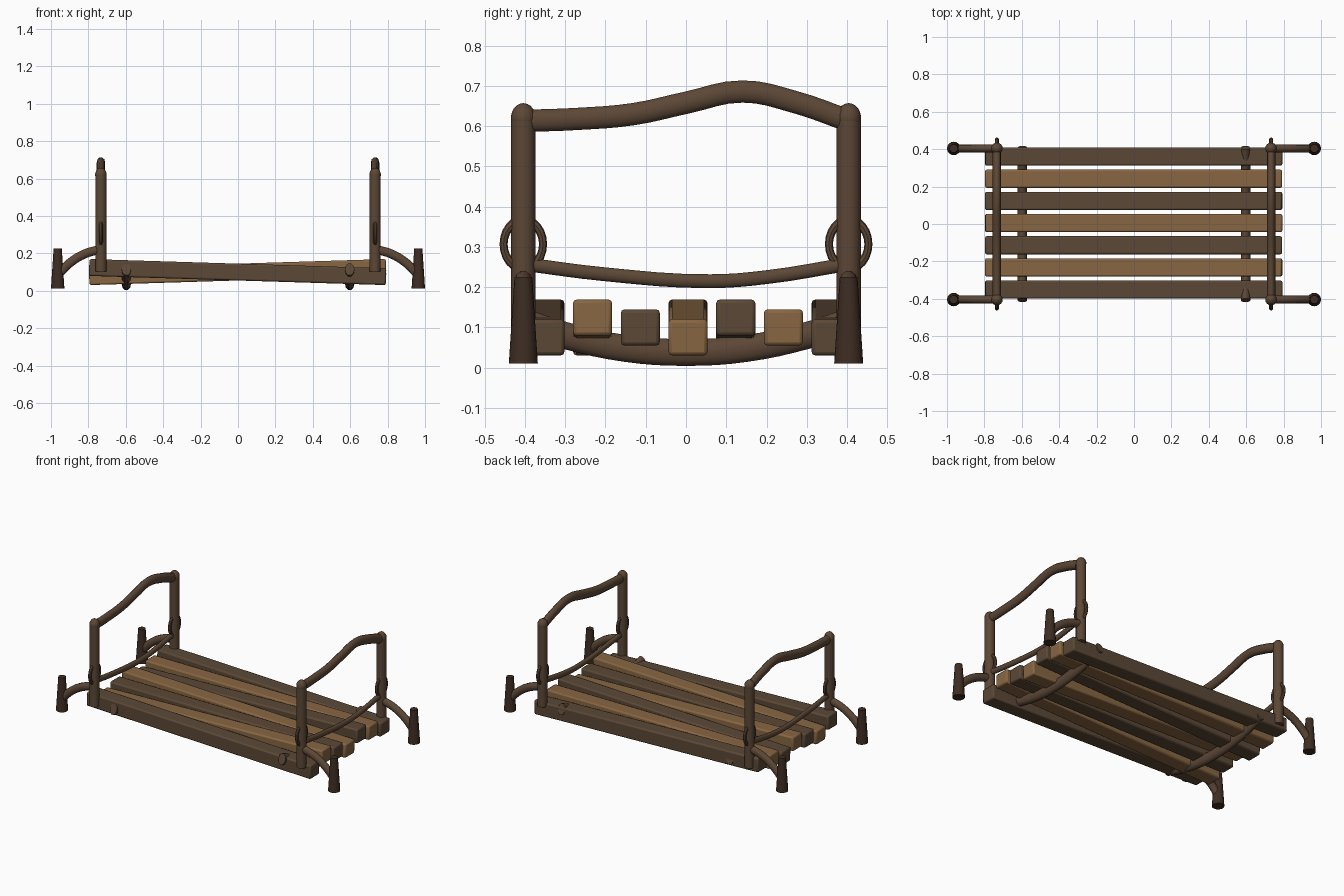
import bpy, math

if "Cube" in bpy.data.objects:
    bpy.data.objects.remove(bpy.data.objects["Cube"])


def material(name, r, g, b):
    m = bpy.data.materials.new(name)
    lin = [((c / 255 + 0.055) / 1.055) ** 2.4 for c in (r, g, b)]
    m.diffuse_color = (*lin, 1)
    m.use_nodes = True
    m.node_tree.nodes["Principled BSDF"].inputs["Base Color"].default_value = m.diffuse_color
    return m


FRAME = material("brown frame wood", 92, 71, 54)
DARK = material("dark slat wood", 91, 72, 54)
TAN = material("tan slat wood", 136, 102, 66)
FOOT = material("dark foot wood", 62, 45, 34)


def finish(name, mat):
    o = bpy.context.object
    o.name = name
    o.data.materials.clear()
    o.data.materials.append(mat)
    bpy.ops.object.shade_smooth_by_angle(angle=math.radians(40))
    return o


def tube(name, points, radius, loc, scale):
    """Round bar swept along a smooth path, then squashed by scale."""
    c = bpy.data.curves.new(name, 'CURVE')
    c.dimensions = '3D'
    c.bevel_depth = radius
    c.bevel_resolution = 3
    c.resolution_u = 4
    c.use_fill_caps = True
    s = c.splines.new('BEZIER')
    s.bezier_points.add(len(points) - 1)
    for bp, p in zip(s.bezier_points, points):
        bp.co = p
        bp.handle_left_type = bp.handle_right_type = 'AUTO'
    o = bpy.data.objects.new(name, c)
    bpy.context.collection.objects.link(o)
    o.location, o.scale = loc, scale
    bpy.ops.object.select_all(action='DESELECT')
    o.select_set(True)
    bpy.context.view_layer.objects.active = o
    bpy.ops.object.convert(target='MESH')
    return finish(name, FRAME)


# slats: seven boards, each tilted down-right, up-right or level in turn
for i in range(7):
    bpy.ops.mesh.primitive_cube_add(size=1, location=(-0.002, 0.005 + (i - 3) * 0.1185, 0.1))
    o = bpy.context.object
    o.scale = (1.588, 0.097, 0.09)
    bpy.ops.object.transform_apply(location=False, rotation=False, scale=True)
    o.rotation_euler.y = (0.031, -0.031, 0)[i % 3]
    b = o.modifiers.new("bevel", 'BEVEL')
    b.width, b.segments = 0.009, 2
    finish("slat", TAN if i % 2 else DARK)

for sx in (-1, 1):
    # sagging cross beam under the slats
    tube("cross_beam", [(0, -0.408, 0.115), (0, -0.3, 0.08), (0, -0.15, 0.048), (0, 0, 0.038),
                        (0, 0.15, 0.048), (0, 0.3, 0.08), (0, 0.408, 0.115)],
         0.035, (sx * 0.597, 0, 0), (0.73, 1, 1))
    # humped top rail and bowed lower rail
    tube("top_rail", [(0, -0.405, 0.613), (0, -0.27, 0.618), (0, -0.13, 0.63), (0, 0, 0.658),
                      (0, 0.14, 0.686), (0, 0.27, 0.66), (0, 0.405, 0.613)],
         0.029, (sx * 0.733, 0, 0), (0.77, 1, 1))
    tube("lower_rail", [(0, -0.405, 0.258), (0, -0.2, 0.232), (0, 0.06, 0.215),
                        (0, 0.2, 0.225), (0, 0.405, 0.258)],
         0.018, (sx * 0.733, 0, 0), (0.8, 1, 1))
    for sy in (-1, 1):
        y = sy * 0.404
        # post with a ball cap
        bpy.ops.mesh.primitive_cylinder_add(vertices=16, radius=0.03, depth=0.52,
                                            location=(sx * 0.733, y, 0.362))
        finish("post", FRAME)
        bpy.ops.mesh.primitive_uv_sphere_add(segments=16, ring_count=10, radius=0.031,
                                             location=(sx * 0.733, y, 0.62))
        bpy.context.object.scale.z = 1.2
        finish("post_cap", FRAME)
        # upright oval ring around the post
        bpy.ops.mesh.primitive_torus_add(major_radius=0.049, minor_radius=0.01,
                                         major_segments=24, minor_segments=8,
                                         location=(sx * 0.733, y, 0.307),
                                         rotation=(0, math.pi / 2, 0))
        bpy.context.object.scale.x = 1.22
        finish("post_ring", FRAME)
        # curved brace out to the foot
        tube("brace", [(sx * 0.735, 0, 0.222), (sx * 0.82, 0, 0.197),
                       (sx * 0.9, 0, 0.148), (sx * 0.963, 0, 0.085)],
             0.025, (0, y, 0), (1, 0.85, 1))
        # tapered foot
        bpy.ops.mesh.primitive_cone_add(vertices=16, radius1=0.036, radius2=0.022, depth=0.214,
                                        location=(sx * 0.964, y, 0.118))
        finish("foot", FOOT)
